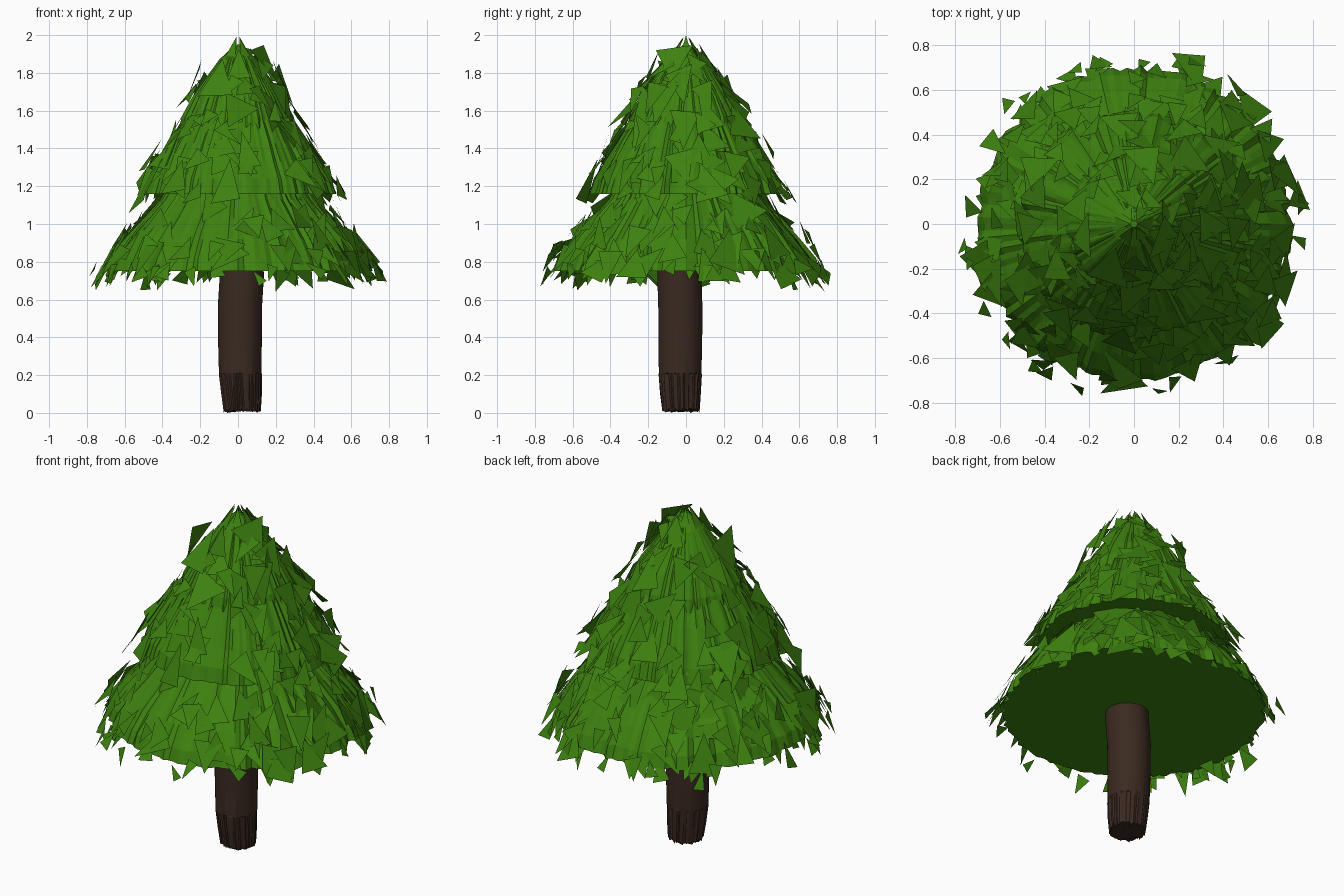
import bpy, bmesh, math, random
from mathutils import Vector

random.seed(23)
old = bpy.data.objects.get("Cube")
if old:
    bpy.data.objects.remove(old)


def material(name, colour):
    m = bpy.data.materials.new(name)
    m.use_nodes = True
    m.diffuse_color = colour
    m.node_tree.nodes["Principled BSDF"].inputs["Base Color"].default_value = colour
    return m


green = material("leaf green", (0.048, 0.222, 0.005, 1))
brown = material("bark brown", (0.043, 0.023, 0.015, 1))


def finish(bm, name, mat):
    mesh = bpy.data.meshes.new(name)
    bm.to_mesh(mesh)
    bm.free()
    mesh.materials.append(mat)
    obj = bpy.data.objects.new(name, mesh)
    bpy.context.collection.objects.link(obj)
    return obj


def revolve(name, rings, sides, mat, wobble):
    """Skin stacked rings; wobble(ring, side) gives radius scale and height shift."""
    bm = bmesh.new()
    loops = []
    for i, (cx, cy, r, z) in enumerate(rings):
        loop = []
        for s in range(sides):
            a = math.tau * s / sides
            k, dz = wobble(i, s)
            loop.append(bm.verts.new((cx + r * k * math.cos(a), cy + r * k * math.sin(a), z + dz)))
        loops.append(loop)
    for low, high in zip(loops, loops[1:]):
        for s in range(sides):
            t = (s + 1) % sides
            bm.faces.new((low[s], low[t], high[t], high[s]))
    bm.faces.new(loops[0][::-1])
    bm.faces.new(loops[-1])
    return finish(bm, name, mat)


# Trunk, slightly bowed, with a ribbed and ragged foot
trunk_rings = [(0.022, -0.027, 0.098, 0.018), (0.018, -0.03, 0.107, 0.1), (0.012, -0.031, 0.114, 0.205),
               (0.012, -0.031, 0.113, 0.21), (0.01, -0.03, 0.116, 0.4), (0.01, -0.03, 0.117, 0.56),
               (0.02, -0.035, 0.117, 0.72), (0.02, -0.035, 0.115, 0.8)]
TRUNK_SIDES = 90
bark_ribs = [random.uniform(-0.06, 0.02) for _ in range(TRUNK_SIDES)]


def bark(i, s):
    ragged = random.uniform(-0.018, 0.01) if i == 0 else 0
    return (1 + bark_ribs[s] if i < 3 else 1), ragged


trunk = revolve("trunk", trunk_rings, TRUNK_SIDES, brown, bark)
trunk.select_set(True)
bpy.context.view_layer.objects.active = trunk
bpy.ops.object.shade_smooth_by_angle(angle=math.radians(20))

# Foliage tiers as (radius, height) profiles, finely ribbed
tiers = {
    "lower_tier": [(0.7, 0.75), (0.675, 0.82), (0.6, 0.92), (0.5, 1.03), (0.41, 1.13), (0.37, 1.2)],
    "middle_tier": [(0.51, 1.16), (0.485, 1.24), (0.43, 1.33), (0.37, 1.43), (0.3, 1.54), (0.25, 1.62)],
    "upper_tier": [(0.315, 1.5), (0.295, 1.57), (0.24, 1.67), (0.17, 1.77), (0.1, 1.87), (0.015, 1.95)],
}
SIDES = 140
for name, profile in tiers.items():
    ribs = [random.uniform(-0.025, 0.02) for _ in range(SIDES)]

    def needles(i, s):
        return 1 + ribs[s] + random.uniform(-0.01, 0.01), 0

    revolve(name, [(0, 0, r, z) for r, z in profile], SIDES, green, needles)


# Loose triangular leaves lying over the tiers
def add_leaf(bm, centre, angle, slope, size):
    out = Vector((math.cos(angle), math.sin(angle), 0))
    side = Vector((-out.y, out.x, 0))
    down = (out * math.cos(slope) - Vector((0, 0, math.sin(slope)))).normalized()
    side = (side + (out + Vector((0, 0, 1))) * random.uniform(-0.25, 0.25)).normalized()
    turn = random.gauss(0, 0.35) + (math.pi if random.random() < 0.4 else 0)
    d = down * math.cos(turn) + side * math.sin(turn)
    w = side * math.cos(turn) - down * math.sin(turn)
    half = size * random.uniform(0.25, 0.5)
    corners = (centre - d * size * 0.55, centre + d * size * 0.45 + w * half, centre + d * size * 0.45 - w * half)
    bm.faces.new([bm.verts.new(c) for c in corners])


leaf_counts = {"lower_tier": 120, "middle_tier": 85, "upper_tier": 50}
leaf_slope = math.radians(56)
bm = bmesh.new()
for name, profile in tiers.items():
    bands = list(zip(profile, profile[1:]))[:4 if name != "upper_tier" else 5]
    weights = [(a[0] + b[0]) * (b[1] - a[1]) for a, b in bands]
    for _ in range(leaf_counts[name]):
        (r0, z0), (r1, z1) = random.choices(bands, weights)[0]
        t = random.random()
        angle = random.uniform(0, math.tau)
        r = r0 + (r1 - r0) * t + random.uniform(0.0, 0.06)
        z = min(z0 + (z1 - z0) * t, 1.86)
        centre = Vector((r * math.cos(angle), r * math.sin(angle), z))
        add_leaf(bm, centre, angle, leaf_slope + random.uniform(-0.2, 0.25), random.uniform(0.11, 0.25))
finish(bm, "loose_leaves", green)

# Hanging fringe around the lowest rim
bm = bmesh.new()
for _ in range(50):
    angle = random.uniform(0, math.tau)
    r = random.uniform(0.67, 0.79)
    centre = Vector((r * math.cos(angle), r * math.sin(angle), random.uniform(0.7, 0.77)))
    add_leaf(bm, centre, angle, random.uniform(0.9, 1.25), random.uniform(0.08, 0.15))
finish(bm, "rim_fringe", green)

# Tip leaves meeting at the top
bm = bmesh.new()
for i in range(6):
    angle = math.tau * i / 6
    out = Vector((math.cos(angle), math.sin(angle), 0))
    side = Vector((-out.y, out.x, 0)) * 0.045
    foot = out * 0.11 + Vector((0, 0, 1.84))
    tip = out * 0.015 + Vector((0, 0, 2.0 - 0.008 * (i % 3)))
    bm.faces.new([bm.verts.new(c) for c in (tip, foot - side, foot + side)])
finish(bm, "tip_leaves", green)
